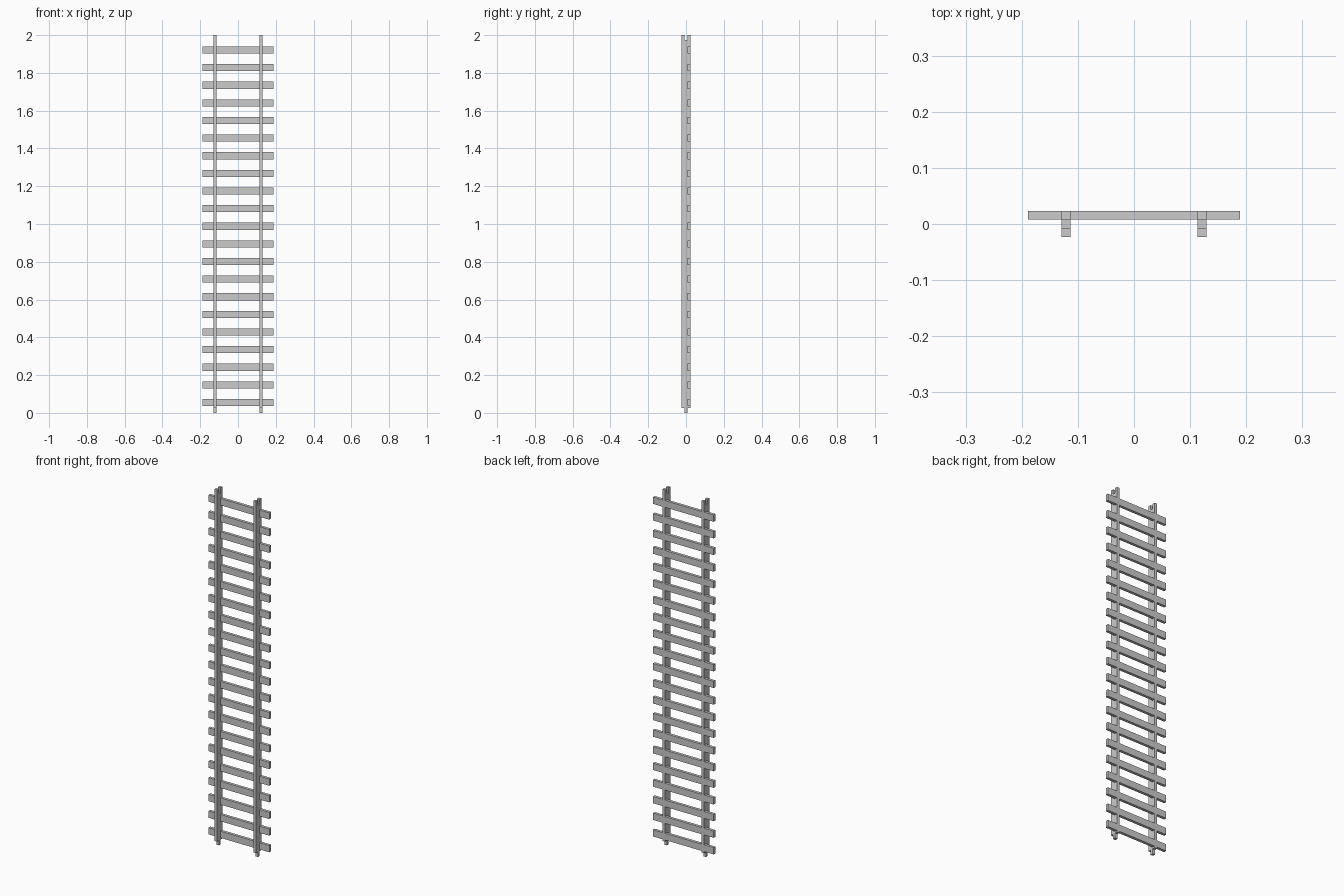
import bpy, bmesh

if "Cube" in bpy.data.objects:
    bpy.data.objects.remove(bpy.data.objects["Cube"])

D = 0.0236       # half depth of the track
LAP = 0.0078     # front plane of the sleepers
T = 0.0078       # half width of joint tongue
J = 0.027        # joint length
SLEEPER_H = 0.038
RAIL_X, RAIL_W = 0.1215, 0.016
centres = [0.055 + i * (1.921 - 0.055) / 20 for i in range(21)]


def prism(name, profile, x0, x1):
    """Extrude a (y, z) profile along x."""
    bm = bmesh.new()
    face = bm.faces.new([bm.verts.new((x0, y, z)) for y, z in profile])
    ext = bmesh.ops.extrude_face_region(bm, geom=[face])
    moved = [v for v in ext["geom"] if isinstance(v, bmesh.types.BMVert)]
    bmesh.ops.translate(bm, verts=moved, vec=(x1 - x0, 0, 0))
    bmesh.ops.recalc_face_normals(bm, faces=bm.faces)
    mesh = bpy.data.meshes.new(name)
    bm.to_mesh(mesh)
    bm.free()
    obj = bpy.data.objects.new(name, mesh)
    bpy.context.collection.objects.link(obj)
    return obj


# Rail outline: tongue below, lapped seats for sleepers at the back, socket on top
outline = [(-D, J), (-T, J), (-T, 0), (T, 0), (T, J), (D, J)]
for z in centres:
    lo, hi = z - SLEEPER_H / 2, z + SLEEPER_H / 2
    outline += [(D, lo), (LAP, lo), (LAP, hi), (D, hi)]
outline += [(D, 2), (T, 2), (T, 2 - J), (-T, 2 - J), (-T, 2), (-D, 2)]

for side, x in (("left", -RAIL_X), ("right", RAIL_X)):
    prism("rail_" + side, outline, x - RAIL_W / 2, x + RAIL_W / 2)

# Sleepers set flush into the rail backs
for i, z in enumerate(centres):
    lo, hi = z - SLEEPER_H / 2, z + SLEEPER_H / 2
    prism(f"sleeper_{i + 1:02d}", [(LAP, lo), (D, lo), (D, hi), (LAP, hi)], -0.1885, 0.1885)
